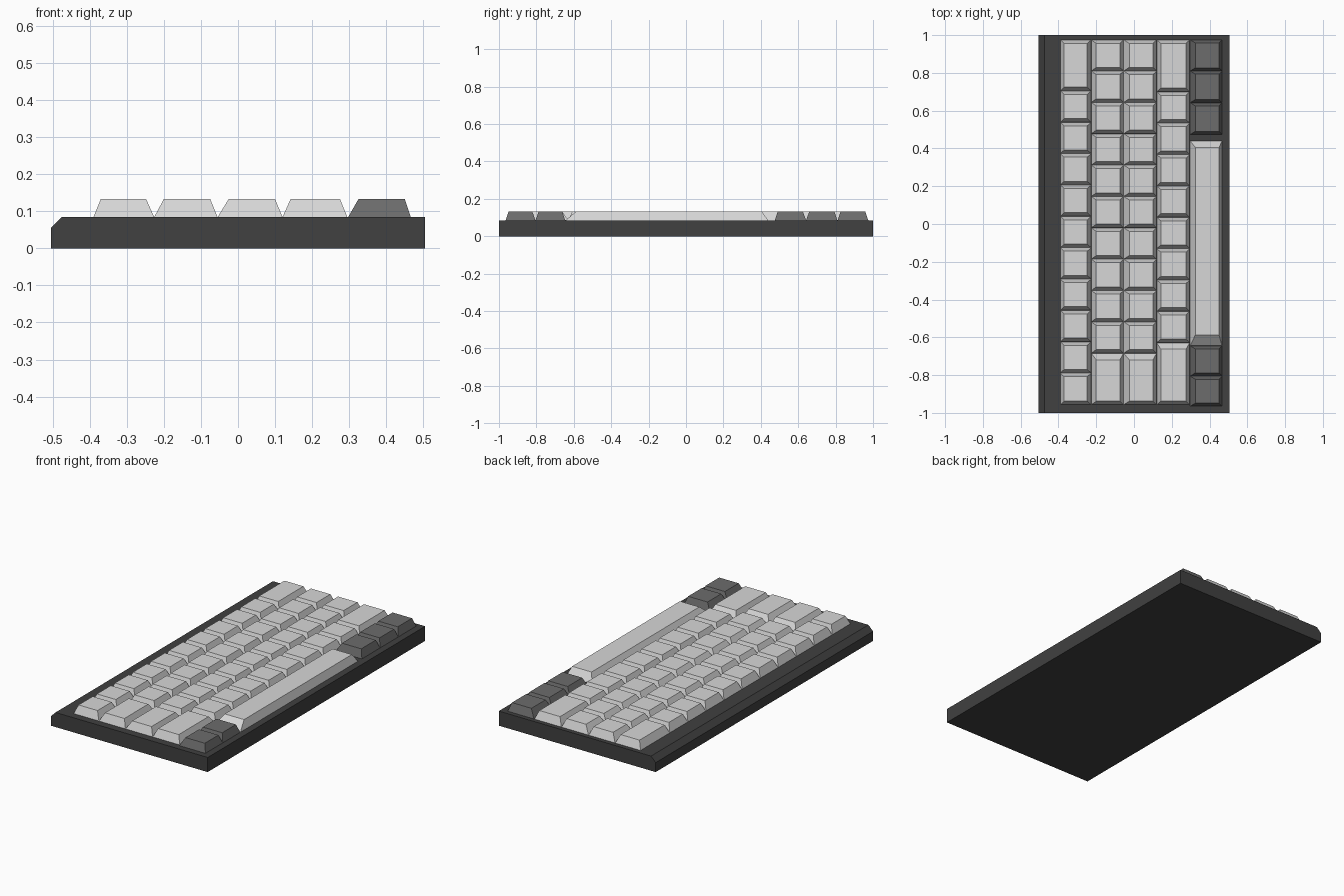
import bpy, bmesh

cube = bpy.data.objects.get("Cube")
if cube:
    bpy.data.objects.remove(cube, do_unlink=True)


def material(name, value):
    m = bpy.data.materials.new(name)
    colour = (value, value, value, 1)
    m.diffuse_color = colour
    m.use_nodes = True
    m.node_tree.nodes["Principled BSDF"].inputs["Base Color"].default_value = colour
    return m


CASE = material("charcoal", 0.052)
LIGHT = material("light grey", 0.68)
DARK = material("dark grey", 0.15)
DECK, TOP = 0.085, 0.133


def loft(name, lower, upper, mat):
    """Closed solid between two matching rings of points."""
    bm = bmesh.new()
    a = [bm.verts.new(p) for p in lower]
    b = [bm.verts.new(p) for p in upper]
    bm.faces.new(a)
    bm.faces.new(b)
    n = len(a)
    for i in range(n):
        j = (i + 1) % n
        bm.faces.new((a[i], a[j], b[j], b[i]))
    bmesh.ops.recalc_face_normals(bm, faces=bm.faces)
    mesh = bpy.data.meshes.new(name)
    bm.to_mesh(mesh)
    bm.free()
    mesh.materials.append(mat)
    obj = bpy.data.objects.new(name, mesh)
    bpy.context.collection.objects.link(obj)
    return obj


def ring(xs, ys, z):
    (x0, x1), (y0, y1) = xs, ys
    return [(x0, y0, z), (x1, y0, z), (x1, y1, z), (x0, y1, z)]


def key(name, foot_x, top_x, y0, y1, mat, inset0=0.019, inset1=0.019):
    """Tapered keycap spanning y0 to y1."""
    loft(name, ring(foot_x, (y0, y1), DECK - 0.001),
         ring(top_x, (y0 + inset0, y1 - inset1), TOP), mat)


# Case: side profile with one bevelled long edge, swept along y
profile = [(-0.505, 0), (0.505, 0), (0.505, DECK), (-0.475, DECK), (-0.505, 0.055)]
loft("case", [(x, -1, z) for x, z in profile], [(x, 1, z) for x, z in profile], CASE)

# Letter rows: foot span, top span, first key end, single key count
BACK, FRONT, PITCH = 0.975, -0.957, 0.166
rows = [
    ("number", (-0.39, -0.226), (-0.37, -0.248), 0.705, 10),
    ("upper", (-0.226, -0.055), (-0.2, -0.075), 0.81, 9),
    ("home", (-0.055, 0.12), (-0.025, 0.1), 0.81, 9),
    ("lower", (0.12, 0.295), (0.142, 0.275), 0.7, 8),
]
for name, foot, top, first, count in rows:
    edges = [BACK, first] + [first - PITCH * (i + 1) for i in range(count)]
    if name == "number":
        edges[-1] = FRONT
    else:
        edges.append(FRONT)
    for i, (hi, lo) in enumerate(zip(edges, edges[1:])):
        # The wide key at the front end has a longer slope
        wide_front = name != "number" and i == len(edges) - 2
        key(f"{name}_row_key_{i + 1}", foot, top, lo, hi, LIGHT,
            inset1=0.035 if wide_front else 0.019)

# Bottom row: dark modifier keys either side of the space bar
FOOT, CAP = (0.297, 0.466), (0.325, 0.45)
for i, (lo, hi) in enumerate([(0.81, 0.975), (0.642, 0.81), (0.474, 0.642),
                              (-0.805, -0.645), (-0.965, -0.805)]):
    key(f"modifier_key_{i + 1}", FOOT, CAP, lo, hi, DARK, 0.017, 0.017)
key("space_bar", FOOT, CAP, -0.645, 0.44, LIGHT, 0.058, 0.035)
